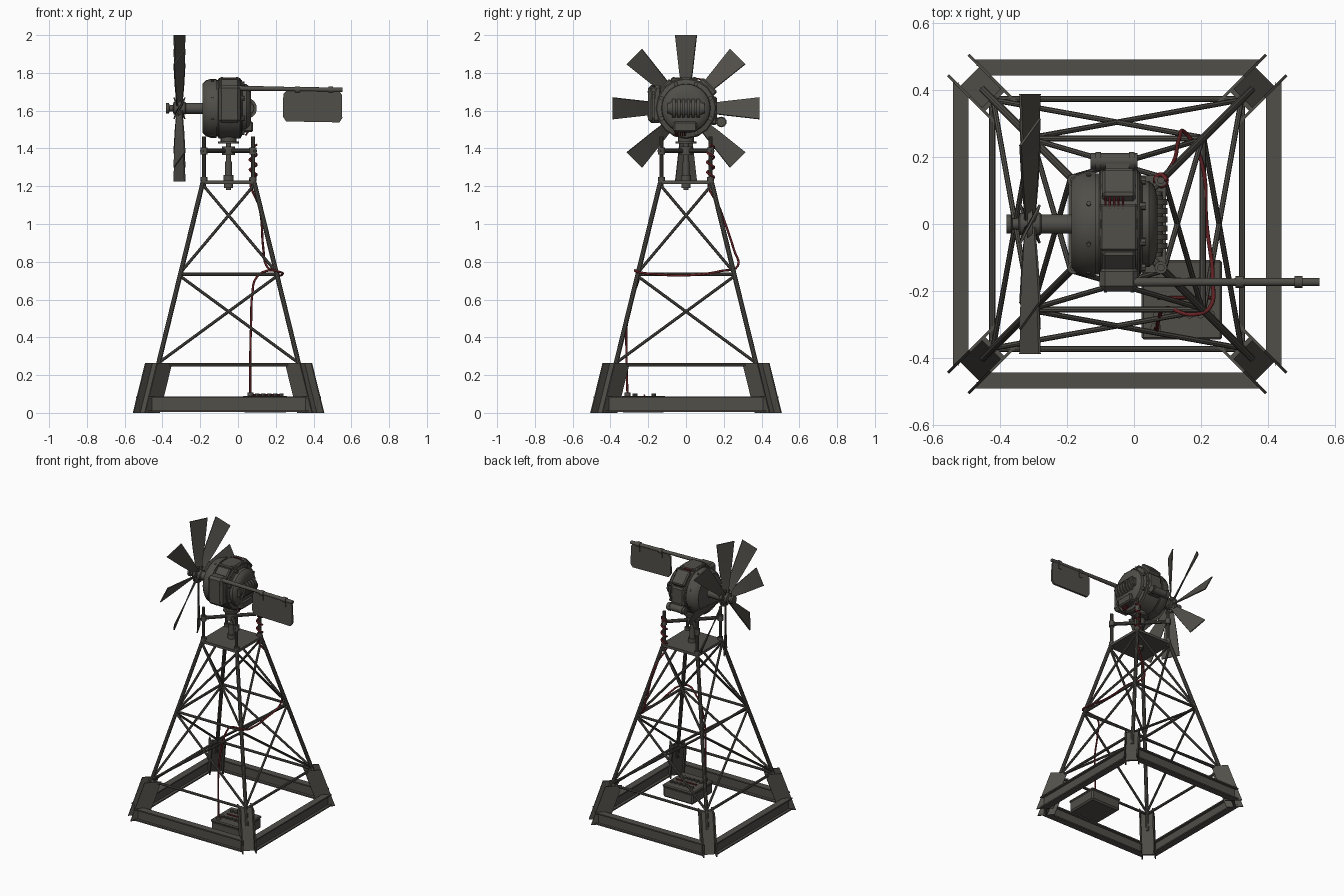
import bpy, bmesh, math
from mathutils import Vector, Matrix

if "Cube" in bpy.data.objects:
    bpy.data.objects.remove(bpy.data.objects["Cube"])

def mat(name, c):
    m = bpy.data.materials.new(name)
    m.diffuse_color = (*c, 1)
    m.use_nodes = True
    m.node_tree.nodes["Principled BSDF"].inputs["Base Color"].default_value = m.diffuse_color
    return m

STEEL = mat("weathered_steel", (0.082, 0.077, 0.066))
RED = mat("dark_red_cable", (0.13, 0.016, 0.018))
C = -0.05                      # tower axis in x
AX = 1.6125                    # rotor axis height
CORNERS = [(1, 1), (-1, 1), (-1, -1), (1, -1)]

def finish(bm, name, m=STEEL, smooth=True):
    bmesh.ops.recalc_face_normals(bm, faces=bm.faces)
    me = bpy.data.meshes.new(name)
    bm.to_mesh(me); bm.free()
    me.materials.append(m)
    o = bpy.data.objects.new(name, me)
    bpy.context.collection.objects.link(o)
    if smooth:
        bpy.context.view_layer.objects.active = o
        bpy.ops.object.select_all(action='DESELECT')
        o.select_set(True)
        bpy.ops.object.shade_smooth_by_angle(angle=math.radians(35))
    return o

def rod(bm, a, b, r, n=10, r2=None):
    a, b = Vector(a), Vector(b)
    d = b - a
    M = Matrix.Translation((a + b) / 2) @ d.to_track_quat('Z', 'Y').to_matrix().to_4x4()
    bmesh.ops.create_cone(bm, cap_ends=True, segments=n, radius1=r,
                          radius2=r if r2 is None else r2, depth=d.length, matrix=M)

def hexa(bm, bottom, top):
    b = [bm.verts.new(p) for p in bottom]
    t = [bm.verts.new(p) for p in top]
    bm.faces.new(b[::-1]); bm.faces.new(t)
    for i in range(4):
        j = (i + 1) % 4
        bm.faces.new((b[i], b[j], t[j], t[i]))

def box(bm, c, s, rot=None, bevel=0):
    M = Matrix.Translation(c) @ (rot or Matrix()) @ Matrix.Diagonal((*s, 1))
    v = bmesh.ops.create_cube(bm, size=1, matrix=M)['verts']
    if bevel:
        e = list({e for x in v for e in x.link_edges})
        bmesh.ops.bevel(bm, geom=e, offset=bevel, segments=1, affect='EDGES')

def lathe(bm, prof, c, n=28):           # profile of (x, radius) spun about x
    rings = [[bm.verts.new((x, c[1] + r * math.cos(2 * math.pi * k / n),
              c[2] + r * math.sin(2 * math.pi * k / n))) for k in range(n)] for x, r in prof]
    for p, q in zip(rings, rings[1:]):
        for k in range(n):
            bm.faces.new((p[k], p[(k + 1) % n], q[(k + 1) % n], q[k]))
    bm.faces.new(rings[0]); bm.faces.new(rings[-1])

def leg(s, z):
    r = 0.435 - 0.245 * z
    return Vector((C + s[0] * r, s[1] * r, z))

def cable(name, pts, r):
    cu = bpy.data.curves.new(name, 'CURVE')
    cu.dimensions = '3D'; cu.bevel_depth = r; cu.bevel_resolution = 2; cu.resolution_u = 5
    cu.use_fill_caps = True
    sp = cu.splines.new('BEZIER')
    sp.bezier_points.add(len(pts) - 1)
    for bp, p in zip(sp.bezier_points, pts):
        bp.co = p; bp.handle_left_type = bp.handle_right_type = 'AUTO'
    cu.materials.append(RED)
    bpy.context.collection.objects.link(bpy.data.objects.new(name, cu))

# corner foot beams: two radial flanges and a web, leaning with the legs
bm = bmesh.new()
for s in CORNERS:
    u = Vector((s[0], s[1], 0)).normalized(); t = Vector((-u.y, u.x, 0))
    for t0, t1, hu in ((-0.047, -0.039, 0.055), (0.039, 0.047, 0.055), (-0.039, 0.039, 0.007)):
        q = [u * a + t * b for a, b in ((-hu, t0), (hu, t0), (hu, t1), (-hu, t1))]
        hexa(bm, [leg(s, 0) + p for p in q], [leg(s, 0.265) + p for p in q])
finish(bm, "corner_feet", smooth=False)

# I-beam base frame
bm = bmesh.new()
for i in range(4):
    R = Matrix.Translation((C, 0, 0)) @ Matrix.Rotation(i * math.pi / 2, 4, 'Z')
    for y0, y1, z0, z1 in ((-0.49, -0.443, 0.004, 0.013), (-0.49, -0.443, 0.079, 0.088),
                           (-0.473, -0.462, 0.012, 0.08)):
        def quad(z):
            return [R @ Vector(p) for p in ((-0.425, y0, z), (0.425, y0, z), (0.385, y1, z), (-0.385, y1, z))]
        hexa(bm, quad(z0), quad(z1))
finish(bm, "base_frame", smooth=False)

# lattice tower: legs, horizontal rings, cross braces
bm = bmesh.new()
for i, s in enumerate(CORNERS):
    n = CORNERS[(i + 1) % 4]
    rod(bm, leg(s, 0.15), leg(s, 1.22), 0.0125)
    for z in (0.255, 0.735):
        rod(bm, leg(s, z), leg(n, z), 0.009, 8)
    for z0, z1 in ((0.265, 0.725), (0.745, 1.21)):
        rod(bm, leg(s, z0), leg(n, z1), 0.008, 8)
        rod(bm, leg(n, z0), leg(s, z1), 0.008, 8)
finish(bm, "lattice_tower")

# platform with corner posts and diagonal arms
bm = bmesh.new()
box(bm, (C, 0, 1.222), (0.29, 0.29, 0.018))
finish(bm, "platform", smooth=False)
bm = bmesh.new()
for s in CORNERS:
    x, y = C + 0.13 * s[0], 0.13 * s[1]
    rod(bm, (x, y, 1.2), (x, y, 1.462), 0.011)
    rod(bm, (x, y, 1.368), (x, y, 1.405), 0.019, 12)
    rod(bm, (x, y, 1.225), (x, y, 1.25), 0.018, 12)
    rod(bm, (C, 0, 1.387), (x + 0.012 * s[0], y + 0.012 * s[1], 1.387), 0.012)
finish(bm, "support_posts")

# turning column
bm = bmesh.new()
for z0, z1, r in ((1.18, 1.47, 0.014), (1.19, 1.212, 0.024), (1.23, 1.26, 0.027), (1.26, 1.33, 0.019),
                  (1.365, 1.41, 0.035), (1.425, 1.437, 0.055), (1.437, 1.47, 0.042)):
    rod(bm, (C, 0, z0), (C, 0, z1), r, 16)
finish(bm, "turning_column")

# generator housing
bm = bmesh.new()
lathe(bm, [(-0.187, 0.1), (-0.187, 0.13), (-0.17, 0.148), (-0.145, 0.156), (-0.115, 0.156), (-0.115, 0.15),
           (0.02, 0.15), (0.025, 0.13), (0.045, 0.128), (0.06, 0.115), (0.07, 0.085), (0.07, 0.05)], (0, 0, AX))
lathe(bm, [(-0.105, 0.155), (-0.1, 0.161), (0.01, 0.161), (0.016, 0.155)], (0, 0, AX), 16)
finish(bm, "generator_housing")

# armour boxes around the housing
bm = bmesh.new()
X = lambda a: Matrix.Rotation(math.radians(a), 4, 'X')
box(bm, (-0.045, -0.01, 1.757), (0.112, 0.14, 0.036), None, 0.006)
box(bm, (-0.045, 0.112, 1.722), (0.1, 0.11, 0.045), X(-45), 0.008)
box(bm, (-0.045, -0.11, 1.722), (0.1, 0.1, 0.04), X(45), 0.008)
box(bm, (-0.045, -0.163, 1.635), (0.115, 0.075, 0.2), None, 0.016)
box(bm, (-0.045, 0.145, 1.60), (0.1, 0.04, 0.15), None, 0.01)
box(bm, (0.055, -0.005, 1.515), (0.05, 0.125, 0.055), None, 0.008)
finish(bm, "armour_boxes", smooth=False)

# side canister, rear ribbed roll and bolts
bm = bmesh.new()
rod(bm, (-0.13, 0.187, 1.54), (0.01, 0.187, 1.54), 0.024, 16)
for x in (-0.115, -0.015):
    rod(bm, (x, 0.187, 1.54), (x + 0.016, 0.187, 1.54), 0.028, 16)
box(bm, (-0.05, 0.15, 1.55), (0.07, 0.06, 0.03))
rod(bm, (0.045, -0.085, AX), (0.045, 0.085, AX), 0.042, 16)
for k in range(6):
    y = -0.065 + 0.026 * k
    rod(bm, (0.045, y - 0.009, AX), (0.045, y + 0.009, AX), 0.055, 18)
for y in (-0.085, 0.085):
    rod(bm, (0.055, y - 0.012, AX), (0.055, y + 0.012, AX), 0.03, 16)
for x in (-0.085, -0.005):
    for y in (-0.065, 0.045):
        rod(bm, (x, y, 1.77), (x, y, 1.779), 0.005, 8)
    for z in (1.57, 1.70):
        rod(bm, (x, -0.198, z), (x, -0.204, z), 0.005, 8)
for k in range(8):
    a = math.radians(22.5 + 45 * k)
    c, s = math.cos(a), math.sin(a)
    rod(bm, (-0.135, 0.15 * c, AX + 0.15 * s), (-0.135, 0.161 * c, AX + 0.161 * s), 0.007, 8)
    rod(bm, (0.02, 0.14 * c, AX + 0.14 * s), (0.034, 0.14 * c, AX + 0.14 * s), 0.012, 8)
finish(bm, "housing_fittings")

# exposed red coil wires
bm = bmesh.new()
for k in range(5):
    x = -0.085 + 0.013 * k
    rod(bm, (x, 0.045, 1.772), (x, 0.085, 1.765), 0.004, 6)
    rod(bm, (x, -0.17, 1.575), (x, -0.15, 1.535), 0.004, 6)
    y = -0.055 + 0.012 * k
    rod(bm, (0.055, y, 1.49), (0.04, y, 1.468), 0.004, 6)
finish(bm, "coil_wires", RED)

# rotor shaft and hub
bm = bmesh.new()
lathe(bm, [(-0.38, 0.028), (-0.366, 0.028), (-0.362, 0.016), (-0.345, 0.018), (-0.34, 0.034), (-0.28, 0.034),
           (-0.275, 0.029), (-0.18, 0.029)], (0, 0, AX), 20)
lathe(bm, [(-0.318, 0.05), (-0.318, 0.058), (-0.302, 0.058), (-0.302, 0.05)], (0, 0, AX), 24)
finish(bm, "rotor_shaft")

# eight twisted, tapered blades
bm = bmesh.new()
for k in range(8):
    a = k * math.pi / 4
    rad = Vector((0, math.sin(a), math.cos(a))); t = Vector((0, math.cos(a), -math.sin(a)))
    secs = []
    for r, h, p in ((0.025, 0.02, 48), (0.09, 0.026, 40), (0.2, 0.042, 32), (0.388, 0.064, 27)):
        p = math.radians(p)
        ch = Vector((math.sin(p), 0, 0)) + t * math.cos(p)
        nn = (Vector((math.cos(p), 0, 0)) - t * math.sin(p)) * 0.0035
        o = Vector((-0.31, 0, AX)) + rad * r
        secs.append([bm.verts.new(o + v) for v in (-ch * h - nn, ch * h - nn, ch * h + nn, -ch * h + nn)])
    for p, q in zip(secs, secs[1:]):
        for i in range(4):
            bm.faces.new((p[i], p[(i + 1) % 4], q[(i + 1) % 4], q[i]))
    bm.faces.new(secs[0]); bm.faces.new(secs[-1])
finish(bm, "rotor_blades")

# tail boom and clamps
bm = bmesh.new()
TY, TZ = -0.173, 1.714
rod(bm, (-0.02, TY, TZ + 0.005), (0.31, TY, TZ), 0.014, 12, 0.011)
rod(bm, (0.3, TY, TZ), (0.553, TY, TZ - 0.004), 0.012, 12)
for x in (0.315, 0.49):
    rod(bm, (x - 0.012, TY, TZ - 0.003), (x + 0.012, TY, TZ - 0.003), 0.018, 12)
    box(bm, (x, TY, 1.685), (0.024, 0.022, 0.04))
finish(bm, "tail_boom")

# tail vane with clipped corners
bm = bmesh.new()
pr = [(0.237, 1.57), (0.255, 1.543), (0.537, 1.538), (0.552, 1.56), (0.55, 1.685), (0.535, 1.703),
      (0.255, 1.705), (0.24, 1.688)]
f = bm.faces.new([bm.verts.new((x, TY - 0.007, z)) for x, z in pr])
g = bmesh.ops.extrude_face_region(bm, geom=[f])['geom']
bmesh.ops.translate(bm, vec=(0, 0.014, 0), verts=[v for v in g if isinstance(v, bmesh.types.BMVert)])
finish(bm, "tail_vane", smooth=False)

# battery box with lid and caps
bm = bmesh.new()
box(bm, (0.143, -0.226, 0.04), (0.235, 0.23, 0.078), None, 0.01)
box(bm, (0.143, -0.226, 0.081), (0.24, 0.236, 0.018), None, 0.006)
for k in range(6):
    for y in (-0.17, -0.27):
        x = 0.07 + 0.032 * k
        rod(bm, (x, y, 0.088), (x, y, 0.102), 0.012, 10)
rod(bm, (0.065, -0.31, 0.088), (0.065, -0.31, 0.108), 0.016, 12)
finish(bm, "battery_box")
bm = bmesh.new()
rod(bm, (0.07, -0.22, 0.094), (0.23, -0.22, 0.094), 0.005, 8)
finish(bm, "battery_link", RED)

# power cable: wound on the post, down the tower and into the battery
pts = [(C + 0.13 + 0.018 * math.cos(k * 1.6), 0.13 + 0.018 * math.sin(k * 1.6), 1.42 - 0.0135 * k) for k in range(15)]
pts += [(0.115, 0.18, 1.08), (0.135, 0.255, 0.86), (0.15, 0.275, 0.78), (0.2, 0.19, 0.752), (0.216, 0, 0.728),
        (0.235, -0.17, 0.735), (0.225, -0.25, 0.745), (0.17, -0.27, 0.755), (0.1, -0.25, 0.72),
        (0.075, -0.28, 0.62), (0.07, -0.31, 0.5), (0.065, -0.315, 0.3), (0.065, -0.31, 0.1)]
cable("power_cable", pts, 0.006)
